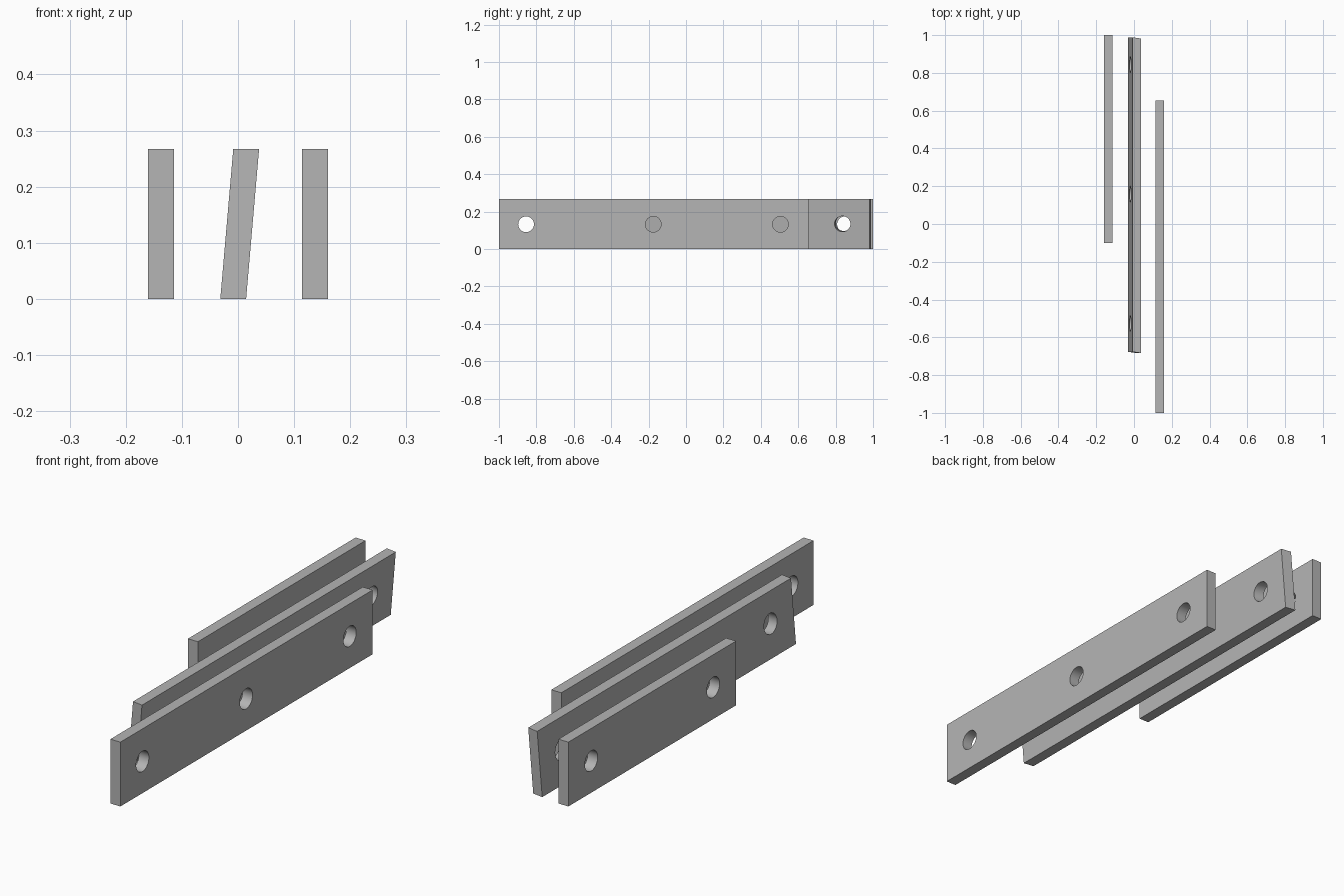
import bpy
import bmesh
from mathutils import Matrix, Vector

HEIGHT = 0.267
THICK = 0.046
RADIUS = 0.042

default = bpy.data.objects.get("Cube")
if default:
    bpy.data.objects.remove(default, do_unlink=True)

# One plain grey for every bar
grey = bpy.data.materials.new("plain grey")
grey.use_nodes = True
grey.diffuse_color = (0.46, 0.46, 0.46, 1)
grey.node_tree.nodes["Principled BSDF"].inputs["Base Color"].default_value = (0.46, 0.46, 0.46, 1)


def mesh_object(name, bm):
    mesh = bpy.data.meshes.new(name)
    bmesh.ops.recalc_face_normals(bm, faces=bm.faces)
    bm.to_mesh(mesh)
    bm.free()
    mesh.materials.append(grey)
    obj = bpy.data.objects.new(name, mesh)
    bpy.context.collection.objects.link(obj)
    return obj


def drilled_bar(name, x, y_min, y_max, holes, hole_z=HEIGHT / 2, lean=0.0, skew=0.0):
    """Flat bar along y; lean tips it sideways, skew angles its ends."""
    # Bar body
    bm = bmesh.new()
    size = Matrix.Diagonal((THICK, y_max - y_min, HEIGHT, 1))
    bmesh.ops.create_cube(bm, size=1, matrix=size)
    for v in bm.verts:
        v.co.y += skew * v.co.x
        v.co.x += lean * v.co.z
        v.co += Vector((x, (y_min + y_max) / 2, HEIGHT / 2))
    bar = mesh_object(name, bm)

    # Cutter for all the bolt holes
    bm = bmesh.new()
    axis = Vector((1, skew, -lean)).to_track_quat('Z', 'Y').to_matrix().to_4x4()
    for y in holes:
        place = Matrix.Translation((x, y, hole_z)) @ axis
        bmesh.ops.create_cone(bm, cap_ends=True, segments=40, radius1=RADIUS,
                              radius2=RADIUS, depth=THICK * 3, matrix=place)
    cutter = mesh_object("hole_cutter", bm)
    cutter.hide_render = True

    cut = bar.modifiers.new("holes", 'BOOLEAN')
    cut.operation = 'DIFFERENCE'
    cut.solver = 'EXACT'
    cut.object = cutter
    bpy.ops.object.select_all(action='DESELECT')
    bpy.context.view_layer.objects.active = bar
    bar.select_set(True)
    bpy.ops.object.modifier_apply(modifier=cut.name)
    bpy.data.objects.remove(cutter, do_unlink=True)
    bpy.ops.object.shade_smooth_by_angle()
    return bar


# Short right bar, leaning middle bar, long left bar
drilled_bar("right_bar", -0.137, -0.10, 1.0, (0.05, 0.85), hole_z=0.132)
drilled_bar("middle_bar", 0.003, -0.68, 0.985, (-0.53, 0.155, 0.84),
            hole_z=0.136, lean=0.0865, skew=-0.15)
drilled_bar("left_bar", 0.137, -1.0, 0.655, (-0.855, -0.175, 0.505), hole_z=0.132)
